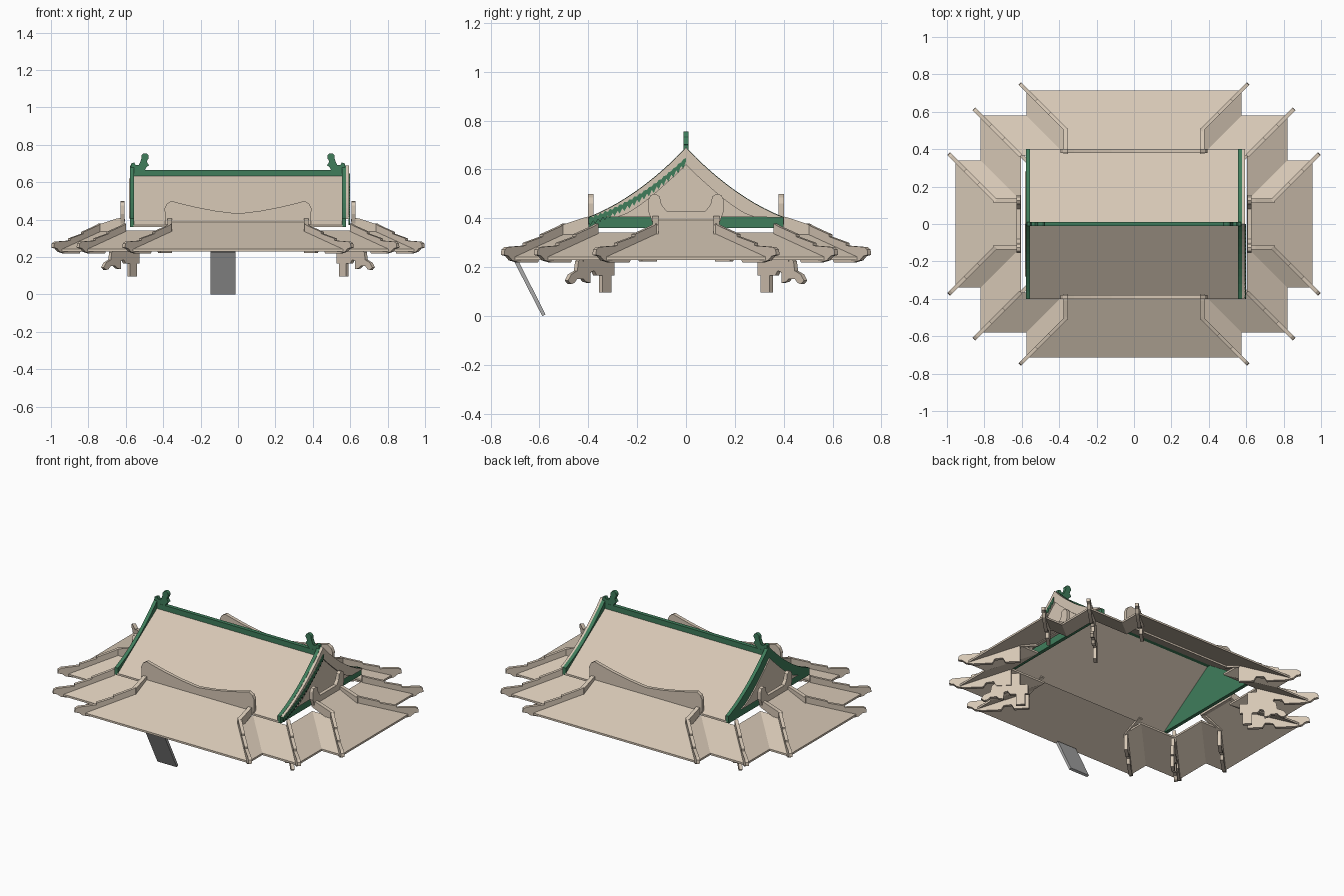
import bpy, bmesh, math
from mathutils import Vector

if "Cube" in bpy.data.objects:
    bpy.data.objects.remove(bpy.data.objects["Cube"])


def material(name, rgb):
    m = bpy.data.materials.new(name)
    m.diffuse_color = (*rgb, 1)
    m.use_nodes = True
    m.node_tree.nodes["Principled BSDF"].inputs["Base Color"].default_value = m.diffuse_color
    return m


BEIGE = material("warm beige", (0.67, 0.57, 0.46))
GREEN = material("jade green", (0.05, 0.205, 0.105))
GRAY = material("plain gray", (0.40, 0.40, 0.40))


def solid(name, pts, push, mat):
    """Extrude a flat 3D outline along a vector."""
    bm = bmesh.new()
    face = bm.faces.new([bm.verts.new(p) for p in pts])
    out = bmesh.ops.extrude_face_region(bm, geom=[face])
    bmesh.ops.translate(bm, vec=push, verts=[v for v in out["geom"] if isinstance(v, bmesh.types.BMVert)])
    bmesh.ops.recalc_face_normals(bm, faces=bm.faces)
    me = bpy.data.meshes.new(name)
    bm.to_mesh(me)
    bm.free()
    me.materials.append(mat)
    ob = bpy.data.objects.new(name, me)
    bpy.context.collection.objects.link(ob)
    return ob


def board(name, profile, origin, along, thick, mat):
    """Upright board: profile of (distance, z), centred on its line."""
    d = Vector((along[0], along[1], 0)).normalized()
    n = Vector((-d.y, d.x, 0))
    o = Vector((origin[0], origin[1], 0)) - n * thick / 2
    return solid(name, [o + d * s + Vector((0, 0, z)) for s, z in profile], n * thick, mat)


def mirrored(half):
    """Complete a profile whose left half ends on the centre line."""
    return half + [(-u, v) for u, v in reversed(half) if u != 0]


DOWN = Vector((0, 0, -0.012))
EAVE, SLOPE, D = 0.242, 0.46, 0.215
TOP = EAVE + SLOPE * D

# Main roof panels and the ridge
for s, label in ((-1, "front"), (1, "back")):
    solid(f"main_roof_{label}", [(-0.56, 0, 0.64), (0.56, 0, 0.64), (0.56, s * 0.4, 0.372), (-0.56, s * 0.4, 0.372)],
          DOWN, BEIGE)
board("ridge_beam", [(-0.565, 0.62), (0.565, 0.62), (0.565, 0.665), (-0.565, 0.665)], (0, 0), (1, 0), 0.024, GREEN)

# Ridge end ornaments, with a knob facing inward
ORNAMENT = [(0.572, 0.65), (0.572, 0.70), (0.555, 0.705), (0.548, 0.692), (0.53, 0.692), (0.522, 0.71)]
ORNAMENT += [(0.497 + 0.02 * math.cos(a), 0.735 + 0.02 * math.sin(a)) for a in
             [math.radians(d) for d in range(-20, 231, 25)]]
ORNAMENT += [(0.487, 0.708), (0.476, 0.69), (0.49, 0.68), (0.50, 0.66)]
for s, label in ((-1, "left"), (1, "right")):
    board(f"ridge_ornament_{label}", [(s * u, z) for u, z in ORNAMENT], (0, 0), (1, 0), 0.022, GREEN)

# Gables: curved green end boards with beige triangle faces
def curve(y):
    t = abs(y) / 0.4
    return 0.69 - 0.415 * t + 0.13 * t * t


STEPS = [-0.4 + 0.04 * i for i in range(11)]
OUTER = [(-0.4, 0.36)] + [(round(y, 3), curve(y)) for y in STEPS[:-1]] + [(0, 0.69)]
INNER = [(-0.28, 0.405), (-0.24, 0.42), (-0.2, 0.445), (-0.15, 0.482), (-0.1, 0.525), (-0.05, 0.57), (0, 0.62)]
for s, label in ((-1, "left"), (1, "right")):
    board(f"gable_board_{label}", mirrored(OUTER), (s * 0.566, 0), (0, 1), 0.022, GREEN)
    board(f"gable_triangle_{label}", mirrored(INNER), (s * 0.580, 0), (0, 1), 0.008, BEIGE)

# Beige verge boards and the green toothed trim, right end only
outer_edge = [(round(y, 3), curve(y) - 0.002) for y in STEPS[:-1]] + [(0, 0.69)]
for s, label in ((-1, "front"), (1, "back")):
    edge = [(s * abs(u), z) for u, z in outer_edge + INNER[::-1]]
    board(f"verge_board_{label}", edge, (0.585, 0), (0, 1), 0.016, BEIGE)
upper, lower = [], []
for i in range(21):
    y = -0.4 + 0.02 * i
    z = curve(y) - 0.035 * (1 + y / 0.4)
    upper += [(y, z - 0.008), (y + 0.008, z + 0.004)]
    lower += [(y, z - 0.022), (y + 0.008, z - 0.034)]
board("toothed_trim", upper[:-1] + lower[:-1][::-1], (0.595, 0), (0, 1), 0.006, GREEN)

# Upright crest boards where the skirts meet the main roof
LONG = [(-0.39, 0.375), (-0.392, 0.46), (-0.38, 0.485), (-0.355, 0.5), (-0.32, 0.49), (-0.23, 0.468),
        (-0.12, 0.447), (0, 0.432)]
SHORT = [(-0.135, 0.375), (-0.155, 0.43), (-0.155, 0.475), (-0.145, 0.495), (-0.125, 0.5), (-0.108, 0.49),
         (-0.10, 0.455), (-0.08, 0.43), (0, 0.43)]
for s, a, b in ((-1, "front", "left"), (1, "back", "right")):
    board(f"long_crest_{a}", mirrored(LONG), (0, s * 0.39), (1, 0), 0.022, BEIGE)
    board(f"short_crest_{b}", mirrored(SHORT), (s * 0.618, 0), (0, 1), 0.022, BEIGE)

# Front, back and side skirt slopes
HIGH = EAVE + SLOPE * 0.335
for s, a, b in ((-1, "front", "left"), (1, "back", "right")):
    half = [(0.575, 0.715, EAVE), (0.36, 0.5, TOP), (0.36, 0.38, HIGH)]
    solid(f"skirt_{a}", [(x, s * y, z) for x, y, z in half] + [(-x, s * y, z) for x, y, z in half[::-1]], DOWN, BEIGE)
    half = [(0.955, 0.34, EAVE), (0.74, 0.125, TOP), (0.605, 0.125, HIGH + 0.007)]
    solid(f"skirt_{b}", [(s * x, y, z) for x, y, z in half] + [(s * x, -y, z) for x, y, z in half[::-1]], DOWN, BEIGE)

# Stepped hip board outline, the sloping rib above it, and the corner bracket
HIP = [(0, 0.378), (0.03, 0.366), (0.13, 0.334), (0.13, 0.325), (0.23, 0.299), (0.23, 0.288), (0.335, 0.282),
       (0.352, 0.272), (0.355, 0.25), (0.33, 0.245), (0.31, 0.228), (0.27, 0.219), (0.16, 0.219), (0.145, 0.245),
       (0.10, 0.25), (0.085, 0.222), (0.0, 0.222)]
RIB = [(-0.125, 0.412), (-0.09, 0.405), (0.01, 0.372), (0.01, 0.315), (-0.125, 0.37)]
R2 = math.sqrt(2)
BRACKET = [(x * R2, z) for x, z in (
    (0, 0.095), (0.037, 0.095), (0.037, 0.165), (0.06, 0.165), (0.07, 0.185), (0.085, 0.18), (0.087, 0.135),
    (0.105, 0.14), (0.115, 0.152), (0.14, 0.152), (0.152, 0.135), (0.165, 0.13), (0.178, 0.145), (0.165, 0.17),
    (0.14, 0.185), (0.135, 0.225), (0.06, 0.30), (0.02, 0.30), (0.02, 0.225), (-0.012, 0.225), (-0.012, 0.165),
    (0, 0.165))]

# Corner roofs, hips and brackets, repeated in the four quadrants
for sx, lx in ((-1, "left"), (1, "right")):
    for sy, ly in ((-1, "front"), (1, "back")):
        tag = f"{ly}_{lx}"

        def slope(name, pts):
            solid(f"{name}_{tag}", [(sx * x, sy * y, z) for x, y, z in pts], DOWN, BEIGE)

        slope("wing_return", [(0.575, 0.715, EAVE), (0.575, 0.58, EAVE), (0.36, 0.365, TOP), (0.36, 0.5, TOP)])
        slope("corner_long_slope", [(0.575, 0.58, EAVE), (0.82, 0.58, EAVE), (0.605, 0.365, TOP), (0.36, 0.365, TOP)])
        slope("corner_short_slope", [(0.82, 0.58, EAVE), (0.82, 0.34, EAVE), (0.605, 0.125, TOP), (0.605, 0.365, TOP)])
        slope("side_return", [(0.82, 0.34, EAVE), (0.955, 0.34, EAVE), (0.74, 0.125, TOP), (0.605, 0.125, TOP)])
        for part, x, y in (("wing", 0.36, 0.5), ("corner", 0.605, 0.365), ("side", 0.74, 0.125)):
            board(f"{part}_hip_{tag}", HIP, (sx * x, sy * y), (sx, sy), 0.02, BEIGE)
        board(f"wing_rib_{tag}", RIB, (sx * 0.365, sy * 0.5), (0, sy), 0.024, BEIGE)
        board(f"side_rib_{tag}", RIB, (sx * 0.74, sy * 0.125), (sx, 0), 0.024, BEIGE)
        board(f"corner_bracket_{tag}", BRACKET, (sx * 0.547, sy * 0.312), (sx, sy), 0.02, BEIGE)

# Leaning gray plate under the front eave
board("leaning_plate", [(-0.705, 0.225), (-0.69, 0.232), (-0.575, 0.006), (-0.589, 0.0)], (-0.08, 0), (0, 1), 0.135, GRAY)
